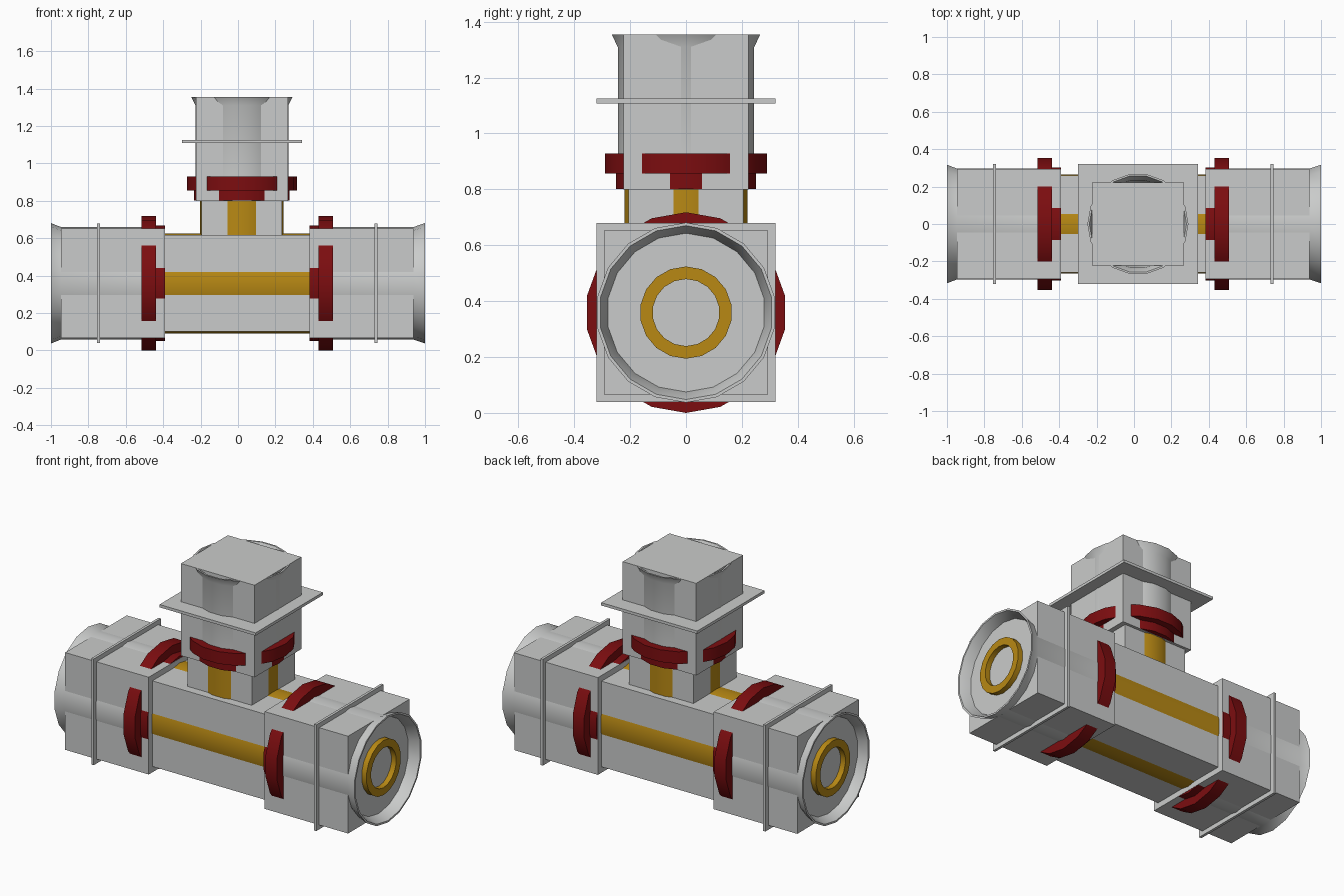
import bpy, bmesh, math
from mathutils import Matrix, Vector

if "Cube" in bpy.data.objects:
    bpy.data.objects.remove(bpy.data.objects["Cube"])

SIDES = 18


def material(name, rgb):
    m = bpy.data.materials.new(name)
    m.diffuse_color = (*rgb, 1)
    m.use_nodes = True
    m.node_tree.nodes["Principled BSDF"].inputs["Base Color"].default_value = m.diffuse_color
    return m


GREY = material("light_grey", (0.59, 0.60, 0.595))
GOLD = material("dark_gold", (0.48, 0.25, 0.007))
RED = material("deep_red", (0.20, 0.004, 0.005))


def finish(bm, name, mat, matrix, smooth=False):
    bmesh.ops.recalc_face_normals(bm, faces=bm.faces)
    bm.transform(matrix)
    mesh = bpy.data.meshes.new(name)
    bm.to_mesh(mesh)
    bm.free()
    mesh.materials.append(mat)
    obj = bpy.data.objects.new(name, mesh)
    bpy.context.collection.objects.link(obj)
    if smooth:
        bpy.ops.object.select_all(action='DESELECT')
        obj.select_set(True)
        bpy.context.view_layer.objects.active = obj
        bpy.ops.object.shade_smooth_by_angle(angle=math.radians(30))
    return obj


def box(name, half_x, half_y, z0, z1, mat, frame):
    """Box along the local z axis of a frame."""
    bm = bmesh.new()
    bmesh.ops.create_cube(bm, size=1)
    bmesh.ops.scale(bm, vec=(2 * half_x, 2 * half_y, z1 - z0), verts=bm.verts)
    bmesh.ops.translate(bm, vec=(0, 0, (z0 + z1) / 2), verts=bm.verts)
    return finish(bm, name, mat, frame)


def lathe(name, profile, mat, frame):
    """Closed (radius, z) profile turned round the local z axis of a frame."""
    bm = bmesh.new()
    rings = []
    for i in range(SIDES):
        a = 2 * math.pi * i / SIDES
        rings.append([bm.verts.new((r * math.cos(a), r * math.sin(a), z)) for r, z in profile])
    n = len(profile)
    for i in range(SIDES):
        p, q = rings[i], rings[(i + 1) % SIDES]
        for j in range(n):
            k = (j + 1) % n
            bm.faces.new((p[j], q[j], q[k], p[k]))
    return finish(bm, name, mat, frame, True)


def tube(name, r_in, r_out, z0, z1, mat, frame):
    return lathe(name, [(r_in, z0), (r_out, z0), (r_out, z1), (r_in, z1)], mat, frame)


CZ = 0.359
# Frames: local z runs along each arm of the tee
arms = {}
for side, s in (("left", -1), ("right", 1)):
    arms[side] = Matrix.Translation((-0.004, 0, CZ)) @ Matrix.Rotation(s * math.pi / 2, 4, 'Y')
branch = Matrix.Translation((0.021, 0, 0))

# Main body with the gold pipe showing through its sides
box("main_body", 0.258, 0.258, -0.40, 0.40, GREY, arms["right"])
tube("main_pipe", 0.22, 0.2675, -0.42, 0.42, GOLD, arms["right"])

# Two matching end sockets
for side, f in arms.items():
    tip = 1.004 if side == "right" else 0.996
    box(side + "_socket", 0.293, 0.293, 0.386, 0.943, GREY, f)
    lathe(side + "_flared_sleeve",
          [(0.25, 0.50), (0.301, 0.50), (0.301, 0.943), (0.322, tip), (0.311, tip), (0.284, 0.943)],
          GREY, f)
    box(side + "_flange", 0.32, 0.32, 0.734, 0.750, GREY, f)
    tube(side + "_wide_band", 0.25, 0.359, 0.435, 0.511, RED, f)
    tube(side + "_narrow_band", 0.25, 0.308, 0.3875, 0.436, RED, f)
    tube(side + "_end_ring", 0.12, 0.165, 0.93, 0.975, GOLD, f)

# Upright branch
box("branch_neck", 0.215, 0.206, 0.50, 0.82, GREY, branch)
tube("branch_pipe", 0.17, 0.223, 0.50, 0.83, GOLD, branch)
box("branch_socket", 0.245, 0.223, 0.80, 1.355, GREY, branch)
lathe("branch_flared_sleeve",
      [(0.20, 0.90), (0.248, 0.90), (0.248, 1.31), (0.270, 1.354), (0.260, 1.354), (0.236, 1.31)],
      GREY, branch)
box("branch_flange", 0.32, 0.32, 1.108, 1.125, GREY, branch)
tube("branch_wide_band", 0.20, 0.295, 0.856, 0.929, RED, branch)
tube("branch_narrow_band", 0.20, 0.255, 0.8015, 0.857, RED, branch)
